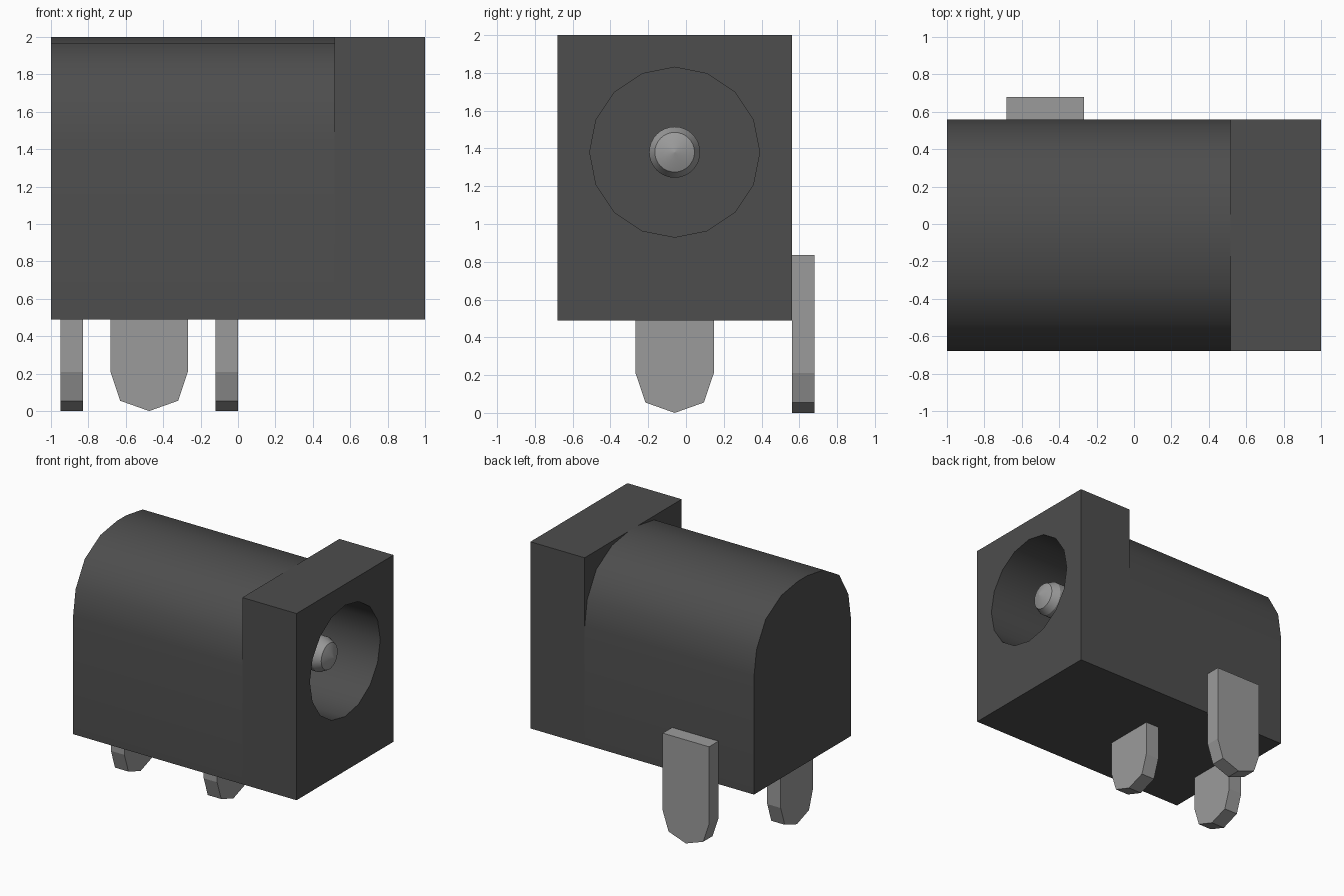
import bpy, bmesh, math
from mathutils import Vector

if "Cube" in bpy.data.objects:
    bpy.data.objects.remove(bpy.data.objects["Cube"], do_unlink=True)

CY, CZ = -0.06, 1.38          # axis of the socket


def material(name, v):
    m = bpy.data.materials.new(name)
    m.use_nodes = True
    m.diffuse_color = (v, v, v, 1)
    m.node_tree.nodes["Principled BSDF"].inputs["Base Color"].default_value = (v, v, v, 1)
    return m


PLASTIC = material("dark grey plastic", 0.075)
METAL = material("grey metal", 0.33)


def finish(name, bm, mat):
    bmesh.ops.recalc_face_normals(bm, faces=bm.faces)
    me = bpy.data.meshes.new(name)
    bm.to_mesh(me)
    bm.free()
    ob = bpy.data.objects.new(name, me)
    bpy.context.collection.objects.link(ob)
    me.materials.append(mat)
    return ob


def activate(ob):
    bpy.ops.object.select_all(action='DESELECT')
    ob.select_set(True)
    bpy.context.view_layer.objects.active = ob


def smooth(ob, deg=35):
    activate(ob)
    bpy.ops.object.shade_smooth_by_angle(angle=math.radians(deg))


def extrude(name, points, direction, mat):
    """Prism: a flat outline pushed along a direction."""
    bm = bmesh.new()
    face = bm.faces.new([bm.verts.new(p) for p in points])
    new = bmesh.ops.extrude_face_region(bm, geom=[face])["geom"]
    bmesh.ops.translate(bm, vec=Vector(direction),
                        verts=[g for g in new if isinstance(g, bmesh.types.BMVert)])
    return finish(name, bm, mat)


def lathe(name, profile, sides, mat):
    """Solid of revolution round the socket axis from (x, radius) pairs."""
    bm = bmesh.new()
    rings = []
    for x, r in profile:
        rings.append([bm.verts.new((x, CY + r * math.sin(math.tau * i / sides),
                                    CZ + r * math.cos(math.tau * i / sides)))
                      for i in range(sides)])
    for a, b in zip(rings, rings[1:]):
        for i in range(sides):
            j = (i + 1) % sides
            bm.faces.new((a[i], a[j], b[j], b[i]))
    bm.faces.new(rings[0])
    bm.faces.new(rings[-1])
    bmesh.ops.remove_doubles(bm, verts=bm.verts, dist=1e-5)
    return finish(name, bm, mat)


# Square front block and arched barrel housing behind it
block = extrude("front_block", [(0.515, CY + s * 0.62, z) for s, z in
                                ((-1, 0.49), (1, 0.49), (1, 2), (-1, 2))],
                (0.485, 0, 0), PLASTIC)
arch = [(0.62, 0.49), (0.62, 1.44), (0.587, 1.65), (0.47, 1.85), (0.27, 1.967), (0.06, 2.0)]
outline = arch + [(-y, z) for y, z in reversed(arch)]
barrel = extrude("barrel_housing", [(-1, CY + y, z) for y, z in outline],
                 (1.515, 0, 0), PLASTIC)

# Round bore through the block into the barrel
cutter = lathe("bore_cutter", [(-0.6, 0.45), (1.2, 0.45)], 16, PLASTIC)
cutter.hide_render = True
for ob in (block, barrel):
    mod = ob.modifiers.new("bore", 'BOOLEAN')
    mod.operation = 'DIFFERENCE'
    mod.solver = 'EXACT'
    mod.object = cutter
    activate(ob)
    bpy.ops.object.modifier_apply(modifier=mod.name)
    smooth(ob)
bpy.data.objects.remove(cutter, do_unlink=True)

# Centre contact with a chamfered, slightly pointed tip
contact = lathe("centre_contact", [(-0.62, 0.135), (0.80, 0.135), (0.86, 0.105),
                                   (0.90, 0.002)], 32, METAL)
smooth(contact, 25)

# Solder tabs: half-outline as (half width, z), mirrored
def tab_outline(top):
    half = [(0.207, top), (0.207, 0.21), (0.155, 0.055)]
    return half + [(0, 0)] + [(-w, z) for w, z in reversed(half)]


for name, x in (("rear_tab", -0.95), ("middle_tab", -0.12)):
    extrude(name, [(x, CY + w, z) for w, z in tab_outline(0.5)], (0.12, 0, 0), METAL)
extrude("side_tab", [(-0.475 + w, 0.56, z) for w, z in tab_outline(0.837)],
        (0, 0.12, 0), METAL)
